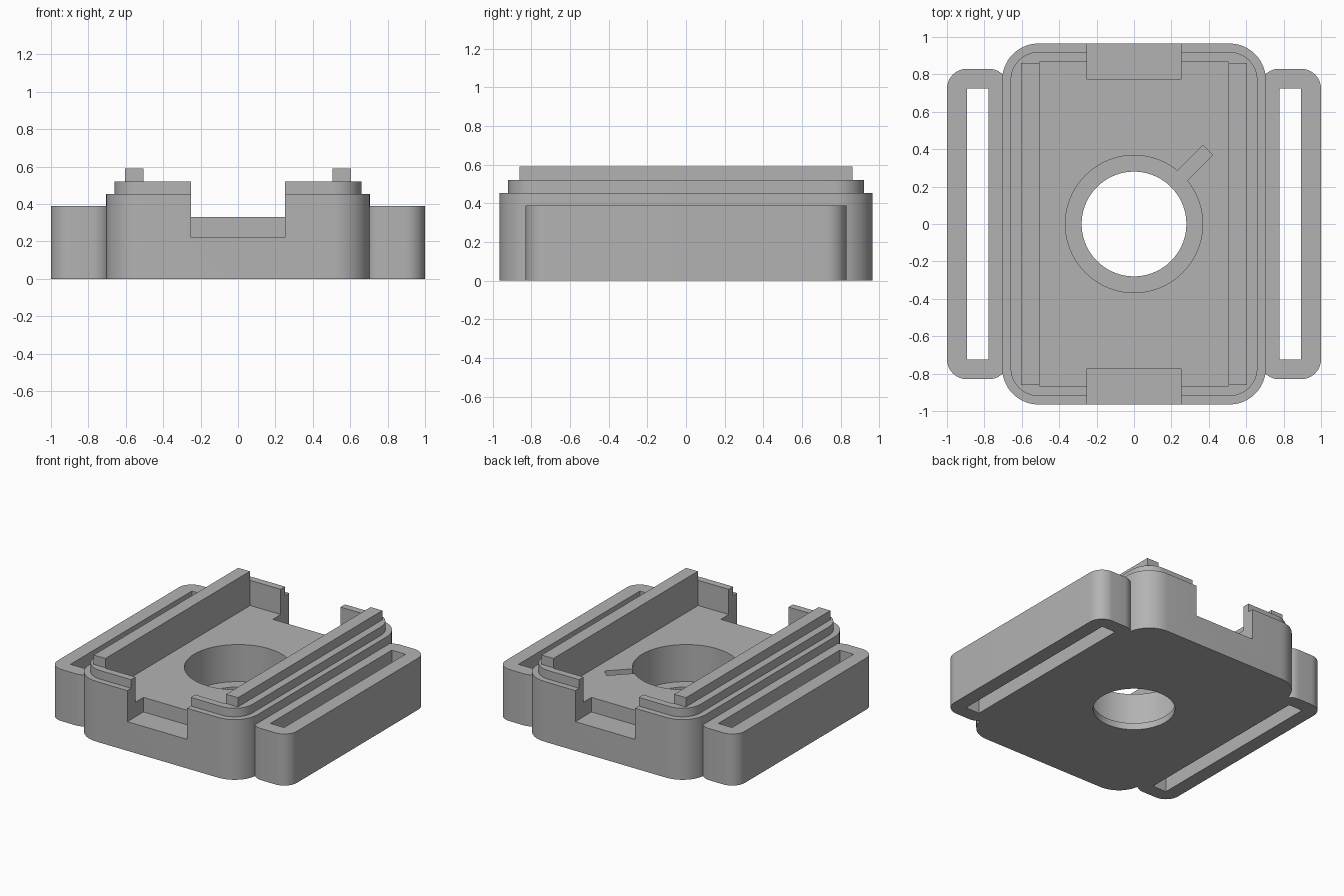
import bpy, bmesh
from math import cos, sin, pi, radians
from mathutils import Matrix

cube = bpy.data.objects.get("Cube")
if cube:
    bpy.data.objects.remove(cube, do_unlink=True)

grey = bpy.data.materials.new("plain_grey")
grey.use_nodes = True
GREY = (0.45, 0.45, 0.45, 1)
grey.diffuse_color = GREY
grey.node_tree.nodes["Principled BSDF"].inputs["Base Color"].default_value = GREY


def prism(name, outline, z0, z1):
    """Extrude a flat outline from z0 to z1."""
    bm = bmesh.new()
    face = bm.faces.new([bm.verts.new((x, y, z0)) for x, y in outline])
    top = bmesh.ops.extrude_face_region(bm, geom=[face])["geom"]
    verts = [v for v in top if isinstance(v, bmesh.types.BMVert)]
    bmesh.ops.translate(bm, verts=verts, vec=(0, 0, z1 - z0))
    bmesh.ops.recalc_face_normals(bm, faces=bm.faces)
    mesh = bpy.data.meshes.new(name)
    bm.to_mesh(mesh)
    bm.free()
    mesh.materials.append(grey)
    obj = bpy.data.objects.new(name, mesh)
    bpy.context.collection.objects.link(obj)
    return obj


def block(name, x0, x1, y0, y1, z0, z1):
    return prism(name, [(x0, y0), (x1, y0), (x1, y1), (x0, y1)], z0, z1)


def rounded_block(name, x0, x1, y, r, z0, z1, steps=12):
    """Block from x0 to x1, symmetric in y, with rounded vertical edges."""
    corners = [(x1 - r, y - r), (x0 + r, y - r), (x0 + r, r - y), (x1 - r, r - y)]
    outline = []
    for i, (cx, cy) in enumerate(corners):
        for s in range(steps + 1):
            a = (i + s / steps) * pi / 2
            outline.append((cx + r * cos(a), cy + r * sin(a)))
    return prism(name, outline, z0, z1)


def disc(name, r, z0, z1, n=72):
    return prism(name, [(r * cos(2 * pi * i / n), r * sin(2 * pi * i / n))
                        for i in range(n)], z0, z1)


def combine(target, tool, operation):
    """Apply a boolean and discard the tool object."""
    mod = target.modifiers.new("boolean", 'BOOLEAN')
    mod.operation, mod.solver, mod.object = operation, 'EXACT', tool
    bpy.context.view_layer.objects.active = target
    bpy.ops.object.modifier_apply(modifier=mod.name)
    bpy.data.objects.remove(tool, do_unlink=True)


def smooth(obj):
    bpy.ops.object.select_all(action='DESELECT')
    obj.select_set(True)
    bpy.context.view_layer.objects.active = obj
    bpy.ops.object.shade_smooth_by_angle(angle=radians(30))


# Main body with a stepped lip and two long rails
body = rounded_block("case_body", -0.705, 0.705, 0.965, 0.195, 0, 0.455)
combine(body, rounded_block("lip", -0.66, 0.66, 0.92, 0.15, 0.4, 0.52), 'UNION')
for side in (-1, 1):
    x0, x1 = sorted((side * 0.45, side * 0.603))
    combine(body, block("rail", x0, x1, -0.862, 0.862, 0.4, 0.59), 'UNION')

# Pocket, and a notch in each end wall
FLOOR, LEDGE = 0.33, 0.05
combine(body, block("pocket", -0.505, 0.505, -0.867, 0.867, FLOOR, 0.8), 'DIFFERENCE')
for y0, y1 in ((-1.2, -0.772), (0.772, 1.2)):
    combine(body, block("notch", -0.25, 0.25, y0, y1, 0.22, 0.9), 'DIFFERENCE')

# Stepped round hole with a diagonal wire channel
combine(body, disc("counterbore", 0.367, LEDGE, 0.7), 'DIFFERENCE')
channel = block("channel", 0.3, 0.559, -0.0375, 0.0375, LEDGE, 0.7)
channel.data.transform(Matrix.Rotation(pi / 4, 4, 'Z'))
combine(body, channel, 'DIFFERENCE')
combine(body, disc("through_hole", 0.28, -0.2, 0.6), 'DIFFERENCE')
smooth(body)

# Strap loops on both sides
for name, side in (("left_strap_loop", 1), ("right_strap_loop", -1)):
    x0, x1 = sorted((side * 0.67, side * 1.0))
    loop = rounded_block(name, x0, x1, 0.83, 0.107, 0, 0.39)
    s0, s1 = sorted((side * 0.778, side * 0.893))
    combine(loop, block("slot", s0, s1, -0.725, 0.725, -0.2, 0.6), 'DIFFERENCE')
    smooth(loop)
